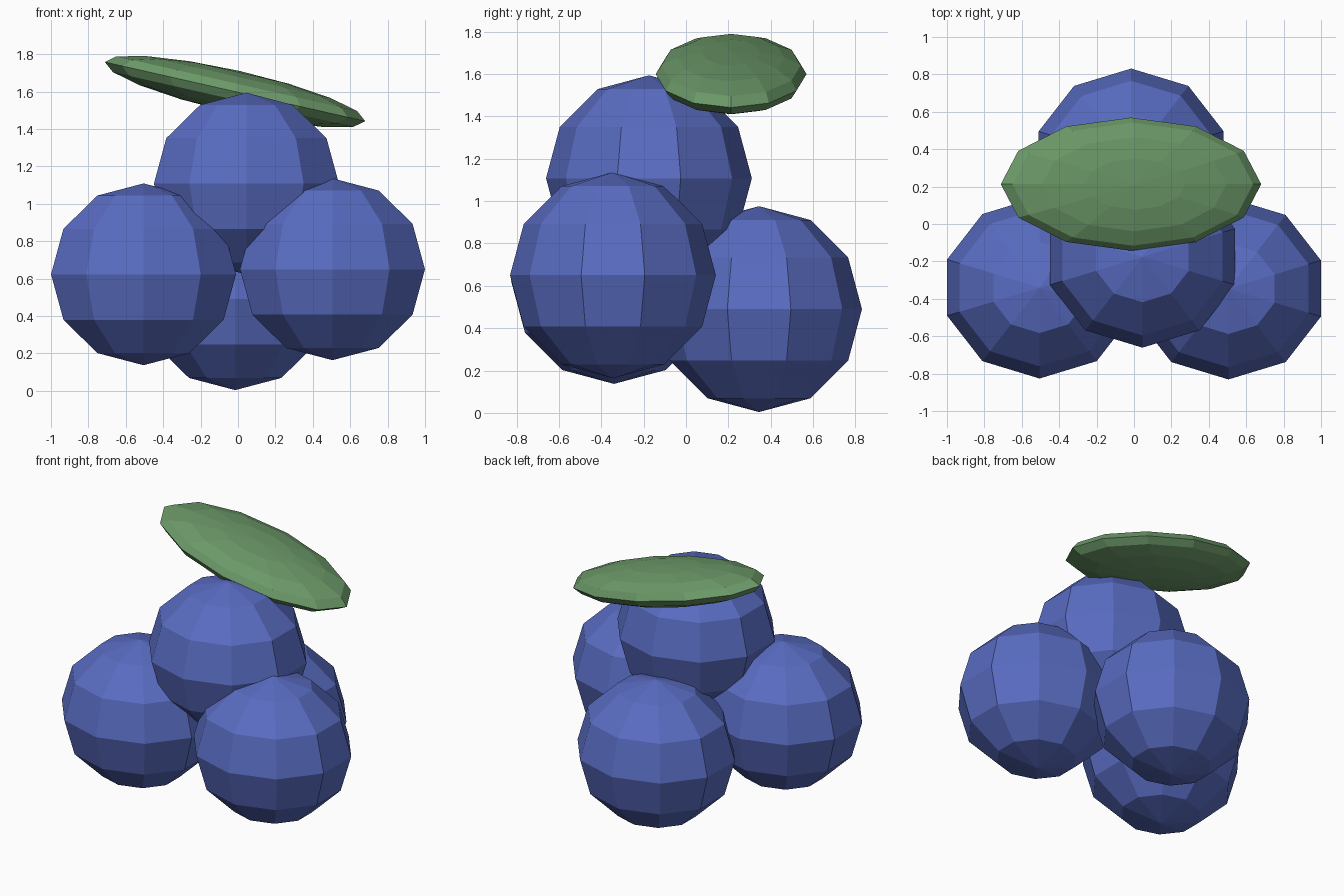
import bpy, math

if "Cube" in bpy.data.objects:
    bpy.data.objects.remove(bpy.data.objects["Cube"])


def material(name, rgb):
    m = bpy.data.materials.new(name)
    m.diffuse_color = (*rgb, 1)
    m.use_nodes = True
    m.node_tree.nodes["Principled BSDF"].inputs["Base Color"].default_value = m.diffuse_color
    return m


def ellipsoid(name, loc, scale, segments, rings, mat, tilt=0):
    bpy.ops.mesh.primitive_uv_sphere_add(segments=segments, ring_count=rings, radius=1,
                                         location=loc, rotation=(0, math.radians(tilt), 0))
    ob = bpy.context.object
    ob.name = name
    ob.scale = scale
    ob.data.materials.append(mat)
    bpy.ops.object.shade_flat()
    return ob


blue = material("berry_blue", (0.10, 0.15, 0.54))
green = material("leaf_green", (0.15, 0.32, 0.14))

# Cluster of four low-poly berries
berries = {
    "berry_left": (-0.505, -0.34, 0.623),
    "berry_right": (0.505, -0.345, 0.65),
    "berry_back": (-0.015, 0.345, 0.49),
    "berry_top": (0.045, -0.175, 1.108),
}
for name, loc in berries.items():
    ellipsoid(name, loc, (0.52, 0.486, 0.486), 10, 6, blue)

# Flattened leaf tilted down to the right
ellipsoid("leaf", (-0.016, 0.213, 1.6), (0.714, 0.356, 0.113), 12, 8, green, tilt=12.8)
